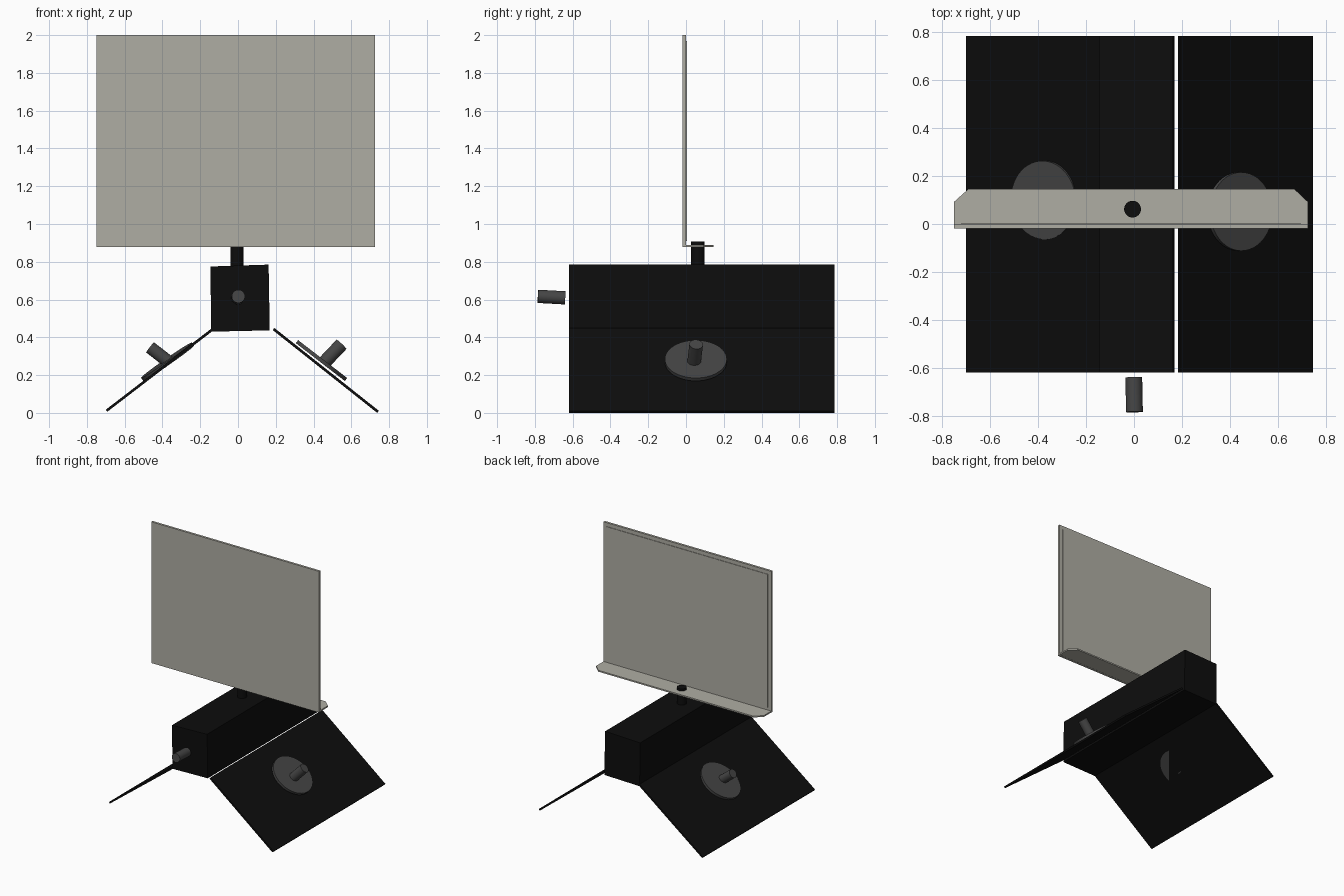
import bpy, bmesh
from mathutils import Vector

if "Cube" in bpy.data.objects:
    bpy.data.objects.remove(bpy.data.objects["Cube"])


def material(name, rgb):
    m = bpy.data.materials.new(name)
    m.diffuse_color = (*rgb, 1)
    m.use_nodes = True
    m.node_tree.nodes["Principled BSDF"].inputs["Base Color"].default_value = m.diffuse_color
    return m


BLACK = material("black", (0.004, 0.004, 0.004))
GREY = material("dark_grey", (0.06, 0.06, 0.06))
BEIGE = material("warm_grey", (0.43, 0.42, 0.37))


def prism(name, profile, offset, mat):
    """Extrude a flat outline along an offset vector."""
    bm = bmesh.new()
    face = bm.faces.new([bm.verts.new(p) for p in profile])
    new = bmesh.ops.extrude_face_region(bm, geom=[face])["geom"]
    bmesh.ops.translate(bm, vec=offset,
                        verts=[v for v in new if isinstance(v, bmesh.types.BMVert)])
    bmesh.ops.recalc_face_normals(bm, faces=bm.faces)
    me = bpy.data.meshes.new(name)
    bm.to_mesh(me)
    bm.free()
    ob = bpy.data.objects.new(name, me)
    bpy.context.collection.objects.link(ob)
    me.materials.append(mat)
    return ob


def rod(name, a, b, radius, mat):
    """Smooth capped cylinder between two points."""
    a, b = Vector(a), Vector(b)
    d = b - a
    bpy.ops.mesh.primitive_cylinder_add(vertices=48, radius=radius, depth=d.length,
                                        location=(a + b) / 2,
                                        rotation=d.to_track_quat('Z', 'Y').to_euler())
    ob = bpy.context.object
    ob.name = name
    ob.data.materials.append(mat)
    bpy.ops.object.shade_smooth_by_angle()
    return ob


def disc(name, centre, normal, radius, thick):
    c, n = Vector(centre), Vector(normal).normalized()
    rod(name, c - n * thick / 2, c + n * thick / 2, radius, GREY)


def along_y(name, xz, y0, y1, mat):
    return prism(name, [(x, y0, z) for x, z in xz], (0, y1 - y0, 0), mat)


Y0, Y1 = -0.62, 0.785

# central body, rolled very slightly
along_y("body", [(-0.142, 0.43), (0.168, 0.437), (0.162, 0.785), (-0.146, 0.775)], Y0, Y1, BLACK)

# sloping wing plates
along_y("left_wing", [(-0.14, 0.447), (-0.131, 0.436), (-0.692, 0.006), (-0.70, 0.017)], Y0, Y1, BLACK)
along_y("right_wing", [(0.192, 0.45), (0.184, 0.438), (0.737, 0.0), (0.746, 0.011)], Y0, Y1, BLACK)

# wing discs and pegs; the left disc sits slightly askew
disc("left_disc", (-0.373, 0.10, 0.271), (-0.57, -0.05, 0.82), 0.164, 0.02)
disc("right_disc", (0.442, 0.052, 0.277), (0.61, 0, 0.79), 0.164, 0.02)
rod("left_peg", (-0.363, 0.07, 0.267), (-0.466, 0.075, 0.347), 0.034, GREY)
rod("right_peg", (0.452, 0.042, 0.262), (0.548, 0.054, 0.363), 0.036, GREY)

# front peg
rod("front_peg", (-0.001, -0.64, 0.609), (0.002, -0.784, 0.617), 0.035, GREY)

# post through the ledge
rod("post", (-0.006, 0.062, 0.76), (-0.006, 0.062, 0.907), 0.035, BLACK)

# upright board with raised back panel, and ledge with clipped corners
XL, XR = -0.75, 0.725
along_y("board", [(XL, 0.878), (XR, 0.878), (XR, 2.0), (XL, 2.0)], -0.018, 0.0, BEIGE)
along_y("back_panel", [(XL + .03, 0.91), (XR - .03, 0.91), (XR - .03, 1.97), (XL + .03, 1.97)],
        -0.005, 0.004, BEIGE)
prism("ledge", [(x, y, 0.879) for x, y in
                [(XL, -0.01), (XR, -0.01), (XR, 0.093), (XR - .055, 0.145),
                 (XL + .058, 0.145), (XL, 0.093)]], (0, 0, 0.011), BEIGE)
